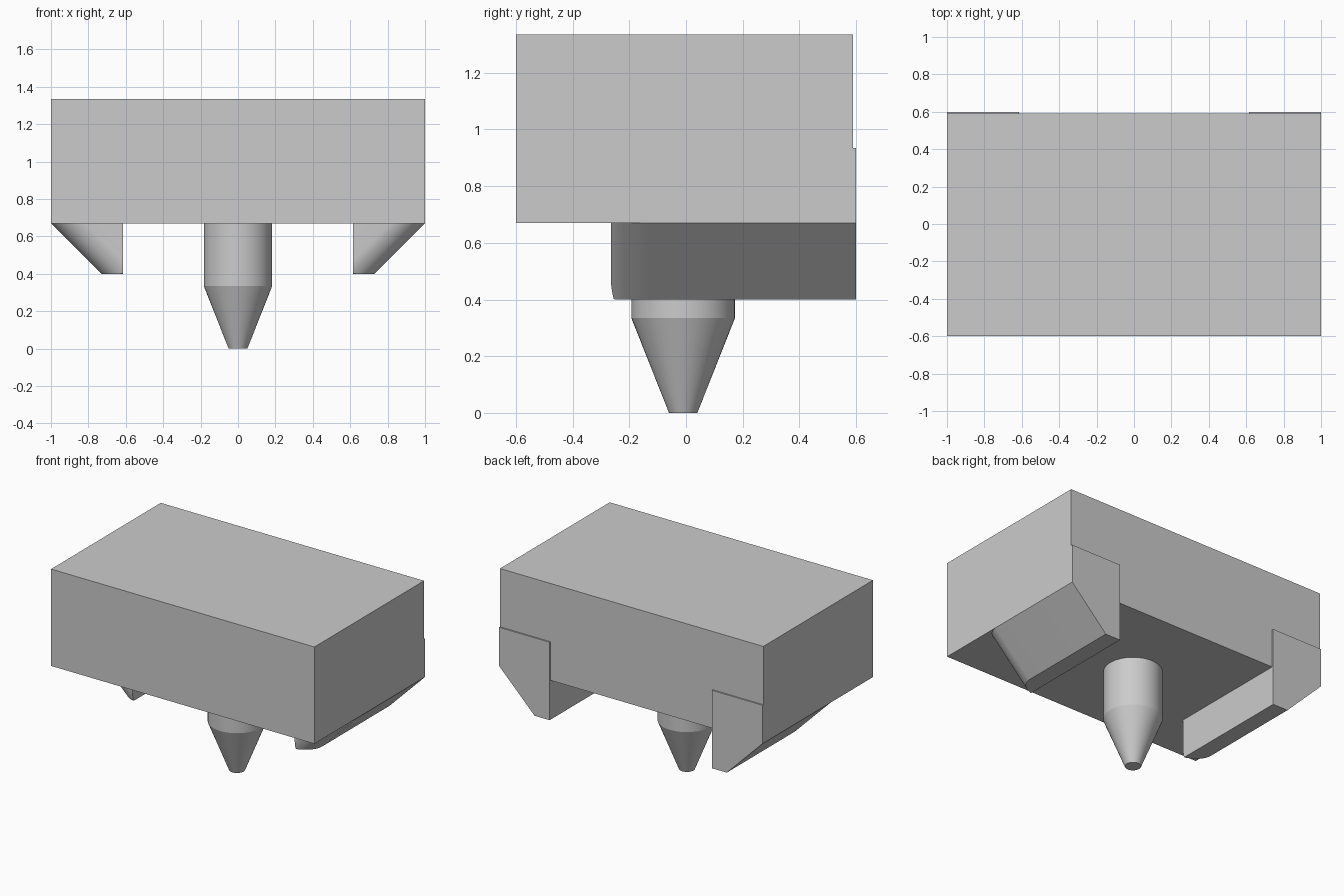
import bpy, bmesh, math

if "Cube" in bpy.data.objects:
    bpy.data.objects.remove(bpy.data.objects["Cube"])

grey = bpy.data.materials.new("grey plastic")
grey.diffuse_color = (0.6, 0.6, 0.6, 1)
grey.use_nodes = True
grey.node_tree.nodes["Principled BSDF"].inputs["Base Color"].default_value = grey.diffuse_color


def make_object(name, bm, smooth=None):
    bmesh.ops.remove_doubles(bm, verts=bm.verts, dist=1e-5)
    bmesh.ops.recalc_face_normals(bm, faces=bm.faces)
    mesh = bpy.data.meshes.new(name)
    bm.to_mesh(mesh)
    bm.free()
    mesh.materials.append(grey)
    obj = bpy.data.objects.new(name, mesh)
    bpy.context.collection.objects.link(obj)
    if smooth:
        bpy.ops.object.select_all(action='DESELECT')
        obj.select_set(True)
        bpy.context.view_layer.objects.active = obj
        bpy.ops.object.shade_smooth_by_angle(angle=math.radians(smooth))
    return obj


def loft(bm, rings):
    """Skin a list of equal-length closed rings and cap both ends."""
    rows = [[bm.verts.new(p) for p in ring] for ring in rings]
    n = len(rows[0])
    for a, b in zip(rows, rows[1:]):
        for i in range(n):
            j = (i + 1) % n
            bm.faces.new((a[i], a[j], b[j], b[i]))
    bm.faces.new(rows[0])
    bm.faces.new(rows[-1])


BASE, TOP = 0.67, 1.335      # underside and top of the block
BACK = 0.59                  # back face of the block

# Main block
bm = bmesh.new()
bmesh.ops.create_cube(bm, size=1)
for v in bm.verts:
    v.co = (v.co.x * 2, -0.6 if v.co.y < 0 else BACK, BASE if v.co.z < 0 else TOP)
make_object("block", bm)

# Round centre peg with a tapered tip
bm = bmesh.new()
SIDES = 48
loft(bm, [[(r * math.cos(i * math.tau / SIDES), -0.01 + r * math.sin(i * math.tau / SIDES), z)
           for i in range(SIDES)]
          for r, z in ((0.183, BASE), (0.183, 0.335), (0.05, 0.0))])
make_object("centre_peg", bm, smooth=20)

# Side feet: sloped outside, rounded front slope edge, thin plate up the back
INNER, FRONT, RADIUS, FOOT_Z = 0.616, -0.265, 0.133, 0.40


def foot_ring(side, y, inset, top):
    s = inset * math.sqrt(2)                       # sideways shift of the slope
    x_out = 1 - s
    x_low = max(INNER, x_out - (BASE - FOOT_Z))
    z_low = BASE - (x_out - x_low)
    pts = ((INNER, top), (x_out, top), (x_out, BASE), (x_low, z_low), (INNER, z_low))
    return [(side * x, y, z) for x, z in pts]


for name, side in (("left_foot", -1), ("right_foot", 1)):
    bm = bmesh.new()
    rings = []
    for k in range(17):
        a = k / 16 * math.pi / 2
        rings.append(foot_ring(side, FRONT + RADIUS * (1 - math.cos(a)),
                               RADIUS * (1 - math.sin(a)), BASE))
    rings += [foot_ring(side, BACK, 0, BASE), foot_ring(side, BACK, 0, 0.935),
              foot_ring(side, 0.6, 0, 0.935)]
    loft(bm, rings)
    make_object(name, bm, smooth=20)
